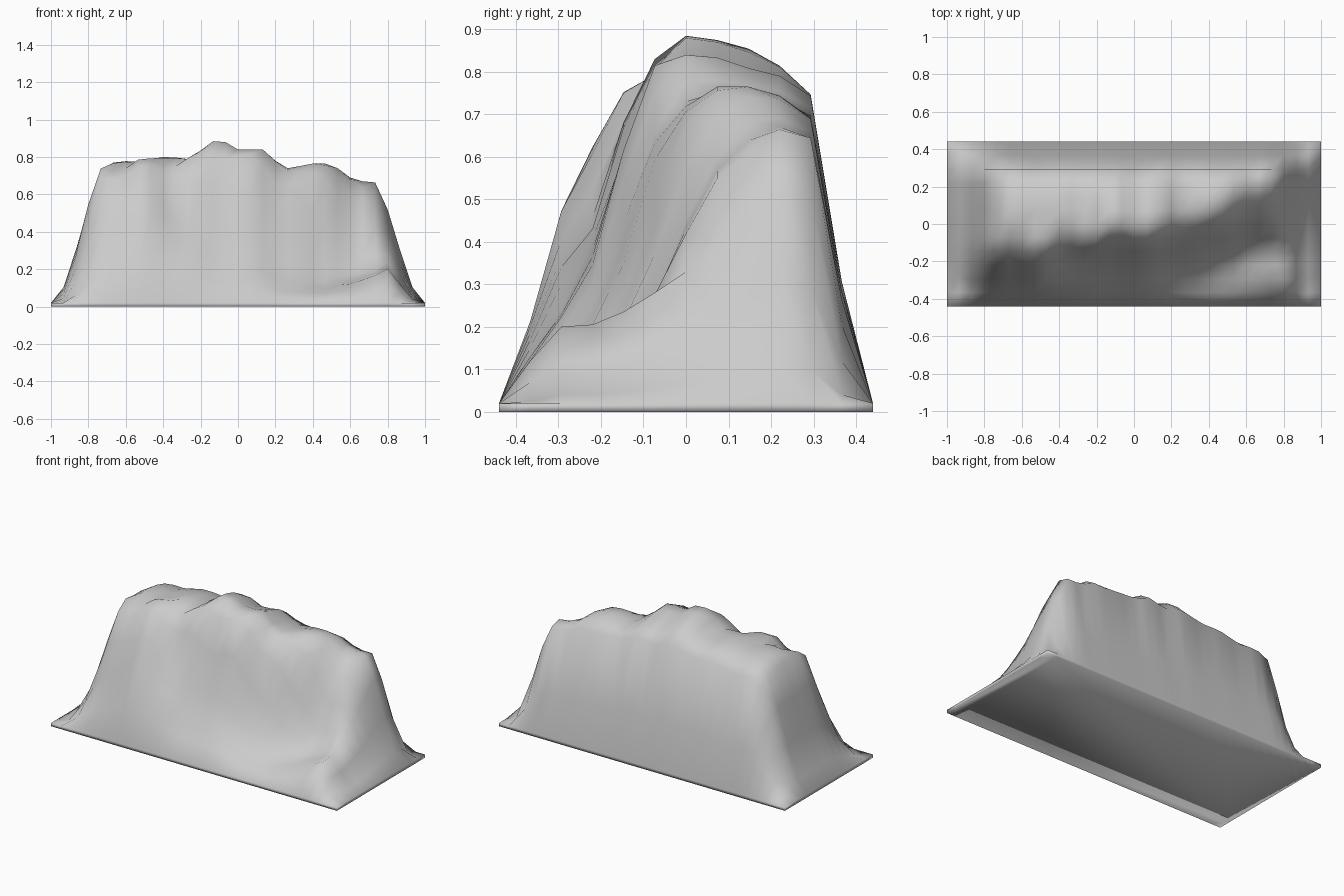
import bpy, bmesh, math

if "Cube" in bpy.data.objects:
    bpy.data.objects.remove(bpy.data.objects["Cube"])

NX, NY = 30, 12          # terrain cells along x and y
W, D, LIP = 1.0, 0.44, 0.02

# Cross-sections of the cliff: x, then heights from the front foot to the back rim
SECTIONS = [
    (-0.733, [.15, .34, .52, .68, .73, .74, .74, .73, .71, .67]),
    (-0.50,  [.22, .48, .62, .74, .77, .78, .79, .78, .76, .70]),
    (-0.267, [.17, .33, .41, .66, .77, .79, .79, .78, .77, .72]),
    (-0.133, [.13, .25, .42, .63, .83, .88, .87, .85, .81, .74]),
    (0.10,   [.12, .21, .32, .59, .78, .84, .83, .80, .78, .73]),
    (0.267,  [.08, .13, .22, .38, .62, .73, .74, .74, .73, .70]),
    (0.45,   [.07, .10, .15, .25, .47, .69, .765, .765, .74, .68]),
    (0.60,   [.08, .12, .13, .17, .27, .45, .60, .68, .69, .66]),
    (0.733,  [.10, .17, .18, .20, .28, .42, .55, .61, .665, .645]),
    (0.80,   [.12, .20, .205, .235, .28, .33, .40, .46, .52, .50]),
]
# Skyline heights along x
SKYLINE = [(-.733, .74), (-.667, .77), (-.5, .79), (-.4, .80), (-.267, .795), (-.2, .835),
           (-.133, .885), (-.067, .88), (0, .84), (.133, .84), (.2, .78), (.267, .74),
           (.4, .765), (.467, .765), (.533, .74), (.6, .69), (.667, .67), (.733, .665), (.8, .52)]
# Fall-off of the two end slopes
ENDS = [(-1, 0), (-.933, .14), (-.867, .41), (-.8, .74), (-.733, 1),
        (.8, 1), (.867, .58), (.933, .2), (1, 0)]


def lerp(points, x):
    """Linear interpolation through (x, value) pairs."""
    if x <= points[0][0]:
        return points[0][1]
    for (a, p), (b, q) in zip(points, points[1:]):
        if x <= b:
            return p + (q - p) * (x - a) / (b - a)
    return points[-1][1]


def section(x):
    """Heights across the cliff at x, fitted to the skyline."""
    row = [lerp([(sx, h[k]) for sx, h in SECTIONS], x) for k in range(10)]
    # vertical flutes on the front wall
    for k in range(1, 5):
        row[k] *= 1 + 0.05 * math.sin(x * 23 + 0.6) * (1 if x < 0.5 else 0.3)
    fit = lerp(SKYLINE, x) / max(row)
    end = lerp(ENDS, x)
    row = [h * fit * end for h in row]
    row.append(row[-1] * 0.41)                     # back wall
    return [LIP] + [max(h, LIP + 0.002) if end > 0 else LIP for h in row] + [LIP]


bm = bmesh.new()
grid = []
for i in range(NX + 1):
    x = -W + 2 * W * i / NX
    grid.append([bm.verts.new((x, -D + 2 * D * j / NY, z))
                 for j, z in enumerate(section(x))])

# Terrain surface
for i in range(NX):
    for j in range(NY):
        bm.faces.new((grid[i][j], grid[i + 1][j], grid[i + 1][j + 1], grid[i][j + 1]))

# Thin base edge and flat underside
rim = ([grid[i][0] for i in range(NX)] + [grid[NX][j] for j in range(NY)]
       + [grid[i][NY] for i in range(NX, 0, -1)] + [grid[0][j] for j in range(NY, 0, -1)])
foot = [bm.verts.new((v.co.x, v.co.y, 0)) for v in rim]
for k in range(len(rim)):
    n = (k + 1) % len(rim)
    bm.faces.new((foot[k], foot[n], rim[n], rim[k]))
bm.faces.new(foot[::-1])

for f in bm.faces:
    f.smooth = True
mesh = bpy.data.meshes.new("cliff")
bm.to_mesh(mesh)
bm.free()

stone = bpy.data.materials.new("grey_stone")
stone.diffuse_color = (0.6, 0.6, 0.6, 1)
stone.use_nodes = True
stone.node_tree.nodes["Principled BSDF"].inputs["Base Color"].default_value = stone.diffuse_color
mesh.materials.append(stone)
cliff = bpy.data.objects.new("cliff", mesh)
bpy.context.collection.objects.link(cliff)
